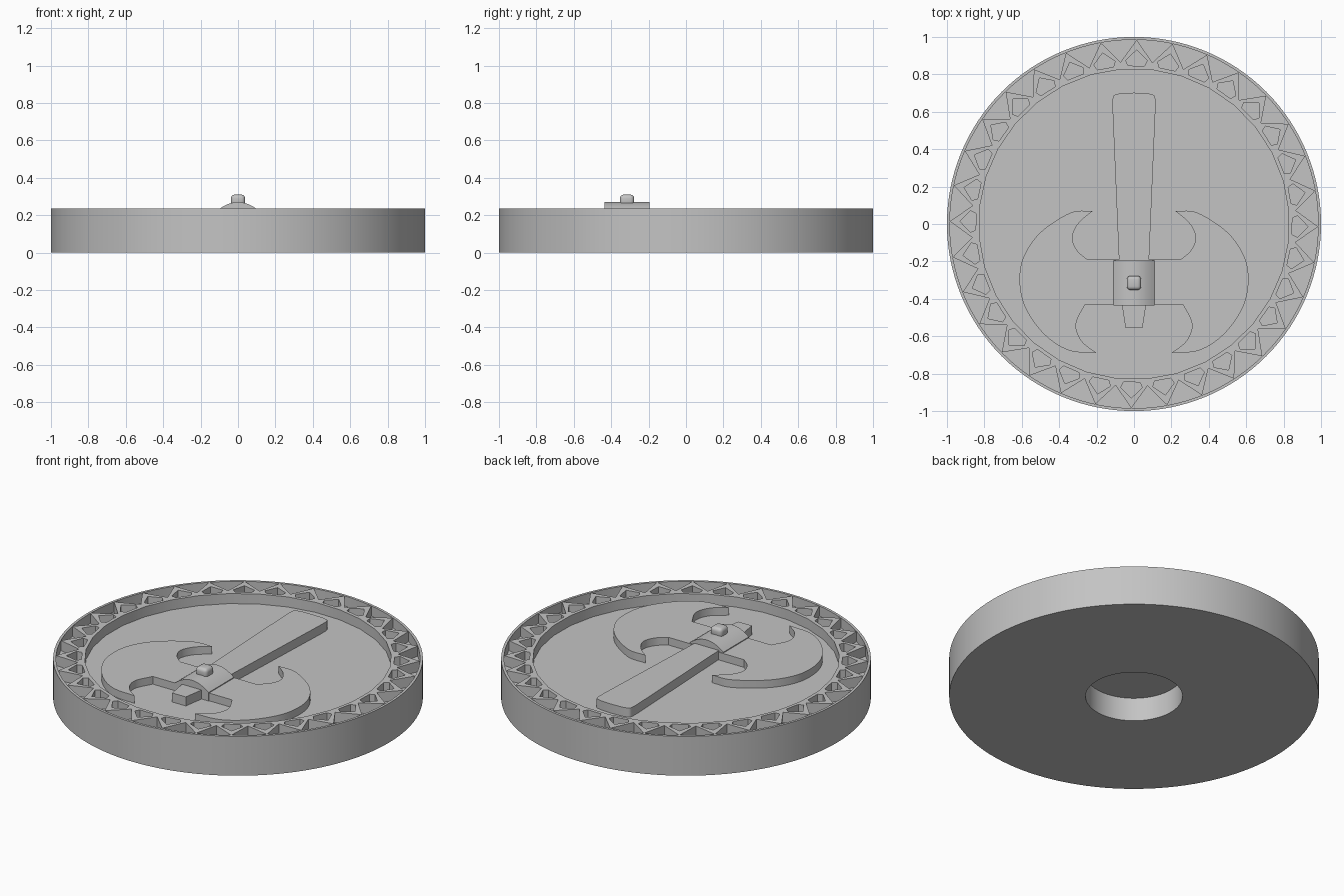
import bpy, bmesh, math
from mathutils import Vector

if "Cube" in bpy.data.objects:
    bpy.data.objects.remove(bpy.data.objects["Cube"])

grey = bpy.data.materials.new("stone grey")
grey.diffuse_color = (0.55, 0.55, 0.55, 1)
grey.use_nodes = True
grey.node_tree.nodes["Principled BSDF"].inputs["Base Color"].default_value = grey.diffuse_color

FLOOR, TOP = 0.175, 0.235


def finish(name, bm, angle=35):
    bmesh.ops.recalc_face_normals(bm, faces=bm.faces)
    me = bpy.data.meshes.new(name)
    bm.to_mesh(me)
    bm.free()
    ob = bpy.data.objects.new(name, me)
    bpy.context.collection.objects.link(ob)
    me.materials.append(grey)
    bpy.ops.object.select_all(action='DESELECT')
    ob.select_set(True)
    bpy.context.view_layer.objects.active = ob
    bpy.ops.object.shade_smooth_by_angle(angle=math.radians(angle))
    return ob


def extrude(name, polys, top, depth):
    """Turn flat polygons (x, y) into a solid hanging down from height top."""
    bm = bmesh.new()
    for poly in polys:
        f = bm.faces.new([bm.verts.new((x, y, top)) for x, y in poly])
        f.normal_update()
        if f.normal.z < 0:
            f.normal_flip()
    bmesh.ops.remove_doubles(bm, verts=bm.verts, dist=1e-5)
    upper = list(bm.faces)
    rim = [e for e in bm.edges if e.is_boundary]
    low = {v: bm.verts.new(v.co - Vector((0, 0, depth))) for v in bm.verts[:]}
    for f in upper:
        bm.faces.new([low[v] for v in reversed(f.verts)])
    for e in rim:
        a, b = e.verts
        bm.faces.new((a, b, low[b], low[a]))
    return finish(name, bm)


def smooth_path(pts, n=8):
    """Catmull-Rom curve through the points."""
    p = [Vector(q) for q in pts]
    p = [2 * p[0] - p[1]] + p + [2 * p[-1] - p[-2]]
    out = []
    for a, b, c, d in zip(p, p[1:], p[2:], p[3:]):
        for i in range(n):
            t = i / n
            out.append(0.5 * (2 * b + (c - a) * t + (2 * a - 5 * b + 4 * c - d) * t * t
                              + (3 * b - a - 3 * c + d) * t ** 3))
    return [tuple(q) for q in out] + [tuple(pts[-1])]


# round base: recessed top, thin rim, round socket underneath
profile = [(0, 0.14), (0.262, 0.14), (0.262, 0), (1, 0), (1, TOP),
           (0.985, TOP), (0.985, FLOOR), (0, FLOOR)]
bm = bmesh.new()
vs = [bm.verts.new((r, 0, z)) for r, z in profile]
es = [bm.edges.new(p) for p in zip(vs, vs[1:])]
bmesh.ops.spin(bm, geom=vs + es, cent=(0, 0, 0), axis=(0, 0, 1),
               angle=math.tau, steps=128)
bmesh.ops.remove_doubles(bm, verts=bm.verts, dist=1e-5)
finish("round_base", bm)

# zigzag border: 32 spikes, each with a five-sided pocket
N = 32
half = math.pi / N
outer = [(0, 0.985), (half, 0.868), (half, 0.83), (-half, 0.83), (-half, 0.868)]
inner = [(0, 0.93), (0.066, 0.876), (0.052, 0.847), (-0.052, 0.847), (-0.066, 0.876)]


def polar(p, turn):
    return (p[1] * math.cos(p[0] + turn), p[1] * math.sin(p[0] + turn))


quads = []
for k in range(N):
    turn = k * math.tau / N - 0.015
    o = [polar(p, turn) for p in outer]
    i = [polar(p, turn) for p in inner]
    quads += [(o[j], o[(j + 1) % 5], i[(j + 1) % 5], i[j]) for j in range(5)]
extrude("zigzag_border", quads, TOP, 0.063)

# curved axe blades, mirrored
edge = smooth_path([(-0.22, 0.07), (-0.34, 0.06), (-0.5, -0.045), (-0.59, -0.175),
                    (-0.612, -0.31), (-0.58, -0.45), (-0.48, -0.59), (-0.35, -0.675),
                    (-0.2, -0.69)])
lower = smooth_path([(-0.2, -0.69), (-0.28, -0.625), (-0.31, -0.535), (-0.262, -0.43)])
upper = smooth_path([(-0.25, -0.19), (-0.305, -0.14), (-0.33, -0.07), (-0.295, 0.005),
                     (-0.22, 0.07)])
blade = edge + lower[1:] + [(-0.05, -0.43), (-0.05, -0.19)] + upper[:-1]
extrude("left_blade", [blade], 0.221, 0.05)
extrude("right_blade", [[(-x, y) for x, y in blade]], 0.221, 0.05)

# tapered handle and its short lower end
side = [(0.045, -0.557), (0.065, -0.43), (0.078, -0.25), (0.115, 0.62)] + \
    smooth_path([(0.115, 0.66), (0.108, 0.688), (0.07, 0.699)], 3)
handle = side + [(0, 0.702)] + [(-x, y) for x, y in reversed(side)]
extrude("handle", [handle], 0.229, 0.058)

# arched collar around the handle
arch = [(-0.11, 0.17)]
for k in range(17):
    x = -0.11 + 0.22 * k / 16
    arch.append((x, 0.226 + 0.044 * (1 - (x / 0.11) ** 2)))
arch.append((0.11, 0.17))
bm = bmesh.new()
ends = [[bm.verts.new((x, y, z)) for x, z in arch] for y in (-0.435, -0.195)]
for e in ends:
    bm.faces.new(e)
for j in range(len(arch)):
    k = (j + 1) % len(arch)
    bm.faces.new((ends[0][j], ends[0][k], ends[1][k], ends[1][j]))
finish("collar", bm)

# rounded square stud on the collar
bm = bmesh.new()
bmesh.ops.create_cube(bm, size=1)
for v in bm.verts:
    v.co = Vector((v.co.x * 0.076, v.co.y * 0.076 - 0.315, 0.28 + v.co.z * 0.06))
bmesh.ops.bevel(bm, geom=bm.edges[:], offset=0.02, segments=4, profile=0.5,
                affect='EDGES')
finish("stud", bm, 50)
